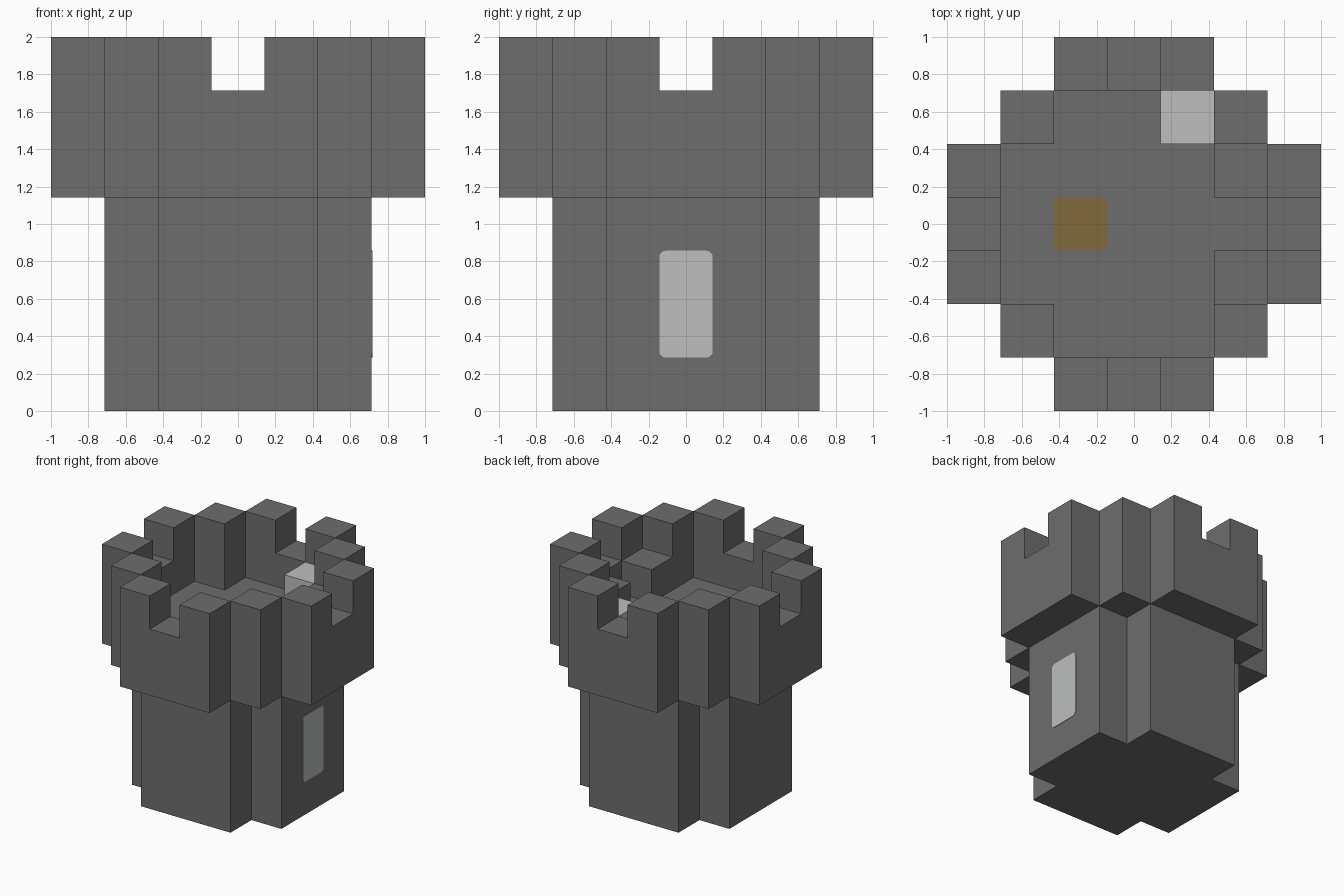
import bpy
import bmesh
from mathutils import Vector

cube = bpy.data.objects.get("Cube")
if cube:
    bpy.data.objects.remove(cube, do_unlink=True)

N = 7            # blocks along each side
U = 2 / N        # block size


def material(name, rgb):
    mat = bpy.data.materials.new(name)
    mat.use_nodes = True
    color = (*rgb, 1)
    mat.diffuse_color = color
    mat.node_tree.nodes["Principled BSDF"].inputs["Base Color"].default_value = color
    return mat


stone = material("dark stone", (0.155, 0.155, 0.155))
pale = material("pale grey", (0.51, 0.52, 0.515))
wood = material("brown wood", (0.225, 0.14, 0.045))


def finish(bm, name, mat):
    mesh = bpy.data.meshes.new(name)
    bm.to_mesh(mesh)
    bm.free()
    mesh.materials.append(mat)
    obj = bpy.data.objects.new(name, mesh)
    bpy.context.collection.objects.link(obj)
    return obj


def to_world(p):
    return Vector((p[0] * U - 1, p[1] * U - 1, p[2] * U))


def is_stone(cell):
    """Which blocks of the tower are solid."""
    i, j, k = cell
    if min(cell) < 0 or max(cell) >= N:
        return False
    a, b = sorted((abs(i - 3), abs(j - 3)))
    if k < 4:                               # shaft with notched corners
        return b <= 2 and a + b < 4
    if a + b > 4 and (a, b) != (1, 3) or a == 2 and b == 3:
        return False
    if k == 4:                              # overhanging floor
        return True
    parapet = b == 3 or (a, b) == (2, 2)
    if k == 5:                              # wall and two inner steps
        return parapet or (i == 5 and j in (2, 4))
    return parapet and a > 0                # merlons, gap mid-side


def build_tower():
    """Skin the solid blocks and merge their flat areas."""
    bm = bmesh.new()
    cells = [(i, j, k) for i in range(N) for j in range(N) for k in range(N)]
    for cell in filter(is_stone, cells):
        for axis in range(3):
            for side in (-1, 1):
                step = Vector((0, 0, 0))
                step[axis] = side
                other = tuple(int(c + s) for c, s in zip(cell, step))
                if is_stone(other):
                    continue
                u, v = Vector((0, 0, 0)), Vector((0, 0, 0))
                u[(axis + 1) % 3] = 0.5
                v[(axis + 2) % 3] = 0.5 * side
                mid = Vector(cell) + Vector((0.5, 0.5, 0.5)) + step / 2
                corners = (mid - u - v, mid + u - v, mid + u + v, mid - u + v)
                bm.faces.new([bm.verts.new(to_world(c)) for c in corners])
    bmesh.ops.remove_doubles(bm, verts=bm.verts[:], dist=0.001)
    bmesh.ops.dissolve_limit(bm, angle_limit=0.02, verts=bm.verts[:], edges=bm.edges[:])
    return finish(bm, "stone_tower", stone)


def box(name, low, high, mat, round_axis=None):
    """Box between two grid corners; edges along round_axis are rounded."""
    low, high = to_world(low), to_world(high)
    bm = bmesh.new()
    bmesh.ops.create_cube(bm, size=1)
    size, mid = high - low, (low + high) / 2
    for v in bm.verts:
        v.co = Vector(a * b for a, b in zip(v.co, size)) + mid
    if round_axis is not None:
        edges = [e for e in bm.edges
                 if abs((e.verts[0].co - e.verts[1].co).normalized()[round_axis]) > 0.9]
        bmesh.ops.bevel(bm, geom=edges, offset=0.035, segments=4,
                        profile=0.5, affect='EDGES')
    return finish(bm, name, mat)


THIN = 0.015     # plate thickness in blocks
build_tower()
# Pale block in the corner of the roof
box("pale_block", (4, 5, 5), (5, 6, 6), pale)
# Window on the shaft's left side
box("window", (6 - THIN, 3, 1), (6 + THIN, 4, 3), pale, round_axis=0)
# Hatch in the roof floor
box("roof_hatch", (2, 3, 5 - THIN), (3, 4, 5 + THIN), wood, round_axis=2)
